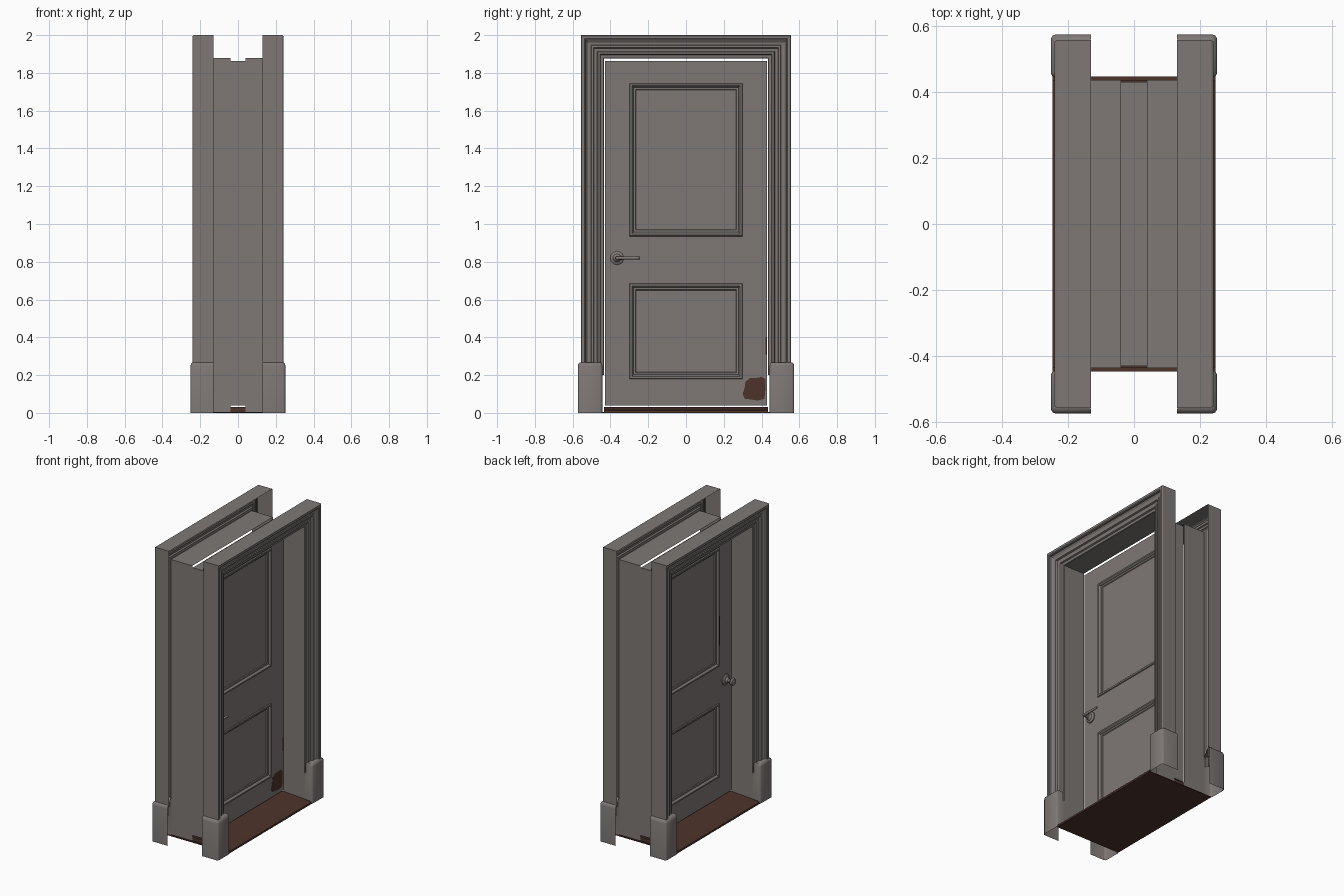
import bpy, bmesh, math
from mathutils import Matrix

if "Cube" in bpy.data.objects:
    bpy.data.objects.remove(bpy.data.objects["Cube"])


def material(name, rgb):
    m = bpy.data.materials.new(name)
    m.diffuse_color = (*rgb, 1)
    m.use_nodes = True
    m.node_tree.nodes["Principled BSDF"].inputs["Base Color"].default_value = m.diffuse_color
    return m


GREY = material("warm grey paint", (0.21, 0.19, 0.18))
BROWN = material("dark brown wood", (0.075, 0.033, 0.024))


def finish(name, bm, mat, smooth=None, recalc=False):
    bmesh.ops.remove_doubles(bm, verts=bm.verts, dist=1e-5)
    if recalc:
        bmesh.ops.recalc_face_normals(bm, faces=bm.faces)
    me = bpy.data.meshes.new(name)
    bm.to_mesh(me)
    bm.free()
    me.materials.append(mat)
    ob = bpy.data.objects.new(name, me)
    bpy.context.collection.objects.link(ob)
    if smooth:
        bpy.ops.object.select_all(action='DESELECT')
        ob.select_set(True)
        bpy.context.view_layer.objects.active = ob
        bpy.ops.object.shade_smooth_by_angle(angle=math.radians(smooth))
    return ob


def face(bm, pts):
    return bm.faces.new([bm.verts.new(p) for p in pts])


def skin(bm, rings, closed=False, flip=False):
    """Quads between successive rows of points."""
    for a, b in zip(rings, rings[1:]):
        n = len(a)
        for i in range(n if closed else n - 1):
            j = (i + 1) % n
            q = [a[i], a[j], b[j], b[i]]
            face(bm, q[::-1] if flip else q)


def door_surround(name, profile, z0, s):
    """Sweep a (half width, depth) profile up, over and down the opening."""
    bm = bmesh.new()
    rings = []
    for d, x in profile:
        top = d + 1.444
        rings.append([(s * x, -d, z0), (s * x, -d, top), (s * x, d, top), (s * x, d, z0)])
    skin(bm, rings, flip=s > 0)
    return finish(name, bm, GREY)


def box(name, lo, hi, mat):
    bm = bmesh.new()
    bmesh.ops.create_cube(bm, size=1)
    for v in bm.verts:
        v.co = [l if c < 0 else h for c, l, h in zip(v.co, lo, hi)]
    return finish(name, bm, mat)


ARCH = [(.556, .13), (.556, .234), (.552, .24), (.537, .24), (.531, .235), (.529, .226),
        (.518, .218), (.503, .216), (.500, .221), (.490, .221), (.486, .210),
        (.470, .208), (.467, .213), (.456, .213), (.452, .203), (.436, .201), (.433, .197)]
PLINTH = [(.573, .13), (.573, .238), (.570, .246), (.562, .251), (.455, .251),
          (.447, .247), (.443, .240), (.443, .19)]

for s, side in ((1, "right"), (-1, "left")):
    # moulded architrave, hollow at the back, and thin jamb lining
    door_surround("architrave_" + side, ARCH, 0.2, s)
    door_surround("jamb_lining_" + side, [(.435, .04), (.435, .20)], 0, s)
    # plinth blocks with eased top edge
    for t, end in ((1, "back"), (-1, "front")):
        bm = bmesh.new()
        rings = []
        for z, k in ((0, 0), (.250, 0), (.261, .003), (.268, .012)):
            rings.append([(s * (x - (k if x > .2 else 0)),
                           t * (y + (-k if y > .5 else min(k, .004))), z)
                          for y, x in PLINTH])
        skin(bm, rings, flip=s * t < 0)
        cap = rings[-1]
        face(bm, cap if s * t > 0 else cap[::-1])
        finish(f"plinth_{side}_{end}", bm, GREY, 50)

# door leaf: stiles and rails as a grid with two moulded panels on each side
bm = bmesh.new()
ys = [-.43, -.3, .3, .43]
zs = [.04, .18, .685, .935, 1.745, 1.864]
MOULD = [(0, .04), (.003, .046), (.013, .047), (.018, .042), (.022, .034),
         (.032, .033), (.036, .028)]
for s in (1, -1):
    for i in range(3):
        for j in range(5):
            y0, y1, z0, z1 = ys[i], ys[i + 1], zs[j], zs[j + 1]

            def rect(k, x):
                return [(s * x, y0 + k, z0 + k), (s * x, y1 - k, z0 + k),
                        (s * x, y1 - k, z1 - k), (s * x, y0 + k, z1 - k)]
            if i == 1 and j in (1, 3):
                rings = [rect(k, x) for k, x in MOULD]
                skin(bm, rings, closed=True)
                face(bm, rings[-1])
            else:
                face(bm, rect(0, .04))
# leaf edges
for a, b in zip(zs, zs[1:]):
    for y in (ys[0], ys[-1]):
        face(bm, [(-.04, y, a), (.04, y, a), (.04, y, b), (-.04, y, b)])
for a, b in zip(ys, ys[1:]):
    for z in (zs[0], zs[-1]):
        face(bm, [(-.04, a, z), (.04, a, z), (.04, b, z), (-.04, b, z)])
finish("door_leaf", bm, GREY, recalc=True)

# threshold with sloped sides and a flat base plate
bm = bmesh.new()
sill = [(-.247, 0), (-.247, .012), (-.235, .02), (-.045, .032), (.045, .032),
        (.235, .02), (.247, .012), (.247, 0)]
ends = [[(x, y, z) for x, z in sill] for y in (-.434, .434)]
skin(bm, ends, closed=True)
for e in ends:
    face(bm, e)
finish("threshold", bm, BROWN, recalc=True)
box("threshold_base", (-.247, -.446, 0), (.247, .446, .006), BROWN)


# handle: lathed rose and spindle on both sides
def lathe(name, profile, s, y=-.365, z=.82, n=20):
    bm = bmesh.new()
    rings = [[(s * x, y + r * math.cos(a), z + r * math.sin(a))
              for a in (2 * math.pi * i / n for i in range(n))] for x, r in profile]
    skin(bm, rings, closed=True)
    face(bm, rings[-1])
    return finish(name, bm, GREY, 35, recalc=True)


ROSE = [(.04, .036), (.046, .036), (.051, .031), (.053, .022), (.060, .017), (.066, .011)]
lathe("lever_rose", ROSE + [(.100, .011), (.104, .008)], 1)
lathe("knob_handle", ROSE + [(.080, .011), (.086, .022), (.096, .027), (.106, .022), (.111, .010)], -1)
bm = bmesh.new()
bmesh.ops.create_cone(bm, cap_ends=True, segments=12, radius1=.010, radius2=.007, depth=.125,
                      matrix=Matrix.Translation((.095, -.305, .82)) @ Matrix.Rotation(-math.pi / 2, 4, 'X'))
finish("lever", bm, GREY, 35)

# worn paint: bare wood plates on the leaf
bm = bmesh.new()
blob = [(.30, .10), (.31, .075), (.35, .07), (.38, .065), (.415, .075), (.42, .12),
        (.42, .18), (.40, .19), (.37, .185), (.34, .185), (.315, .165), (.31, .13)]
ends = [[(x, y, z) for y, z in blob] for x in (.039, .0415)]
skin(bm, ends, closed=True)
for e in ends:
    face(bm, e)
finish("worn_patch_corner", bm, BROWN, recalc=True)
box("worn_patch_edge", (.039, .42, .31), (.0415, .428, .40), BROWN)
box("worn_patch_panel", (-.0485, -.298, 1.08), (-.04, -.287, 1.28), BROWN)
